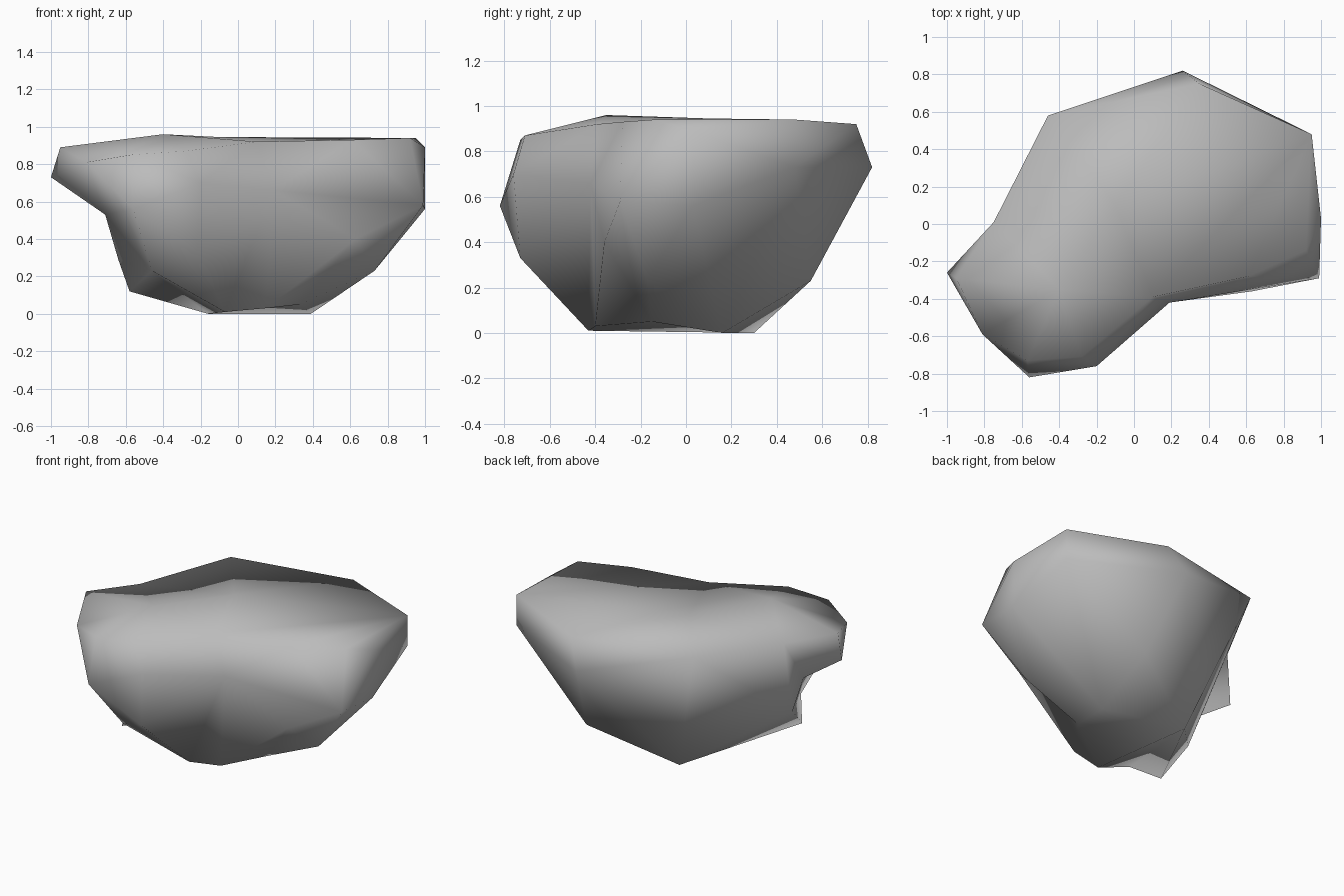
import bpy, bmesh, math
from mathutils import Vector

cube = bpy.data.objects.get("Cube")
if cube:
    bpy.data.objects.remove(cube, do_unlink=True)

# Corners that share a marked ridge or valley
gully_top, gully_foot, belly = (.19, -.42, .66), (.15, -.4, .03), (-.22, -.73, .33)
shoulder, right_heel, hollow = (.63, -.36, .4), (.73, -.17, .23), (.33, -.15, .05)
front_toe, back_toe, right_toe = (-.07, -.43, .01), (-.16, .3, 0), (.39, .16, 0)
nose, lip, chin = (-.56, -.82, .56), (-.81, -.59, .81), (-.46, -.59, .23)
notch_top, notch_mid, notch_foot = (-.71, -.26, .53), (-.64, -.24, .29), (-.58, -.43, .12)
tip, rim_front, rim_mid = (-1, -.26, .73), (.1, -.39, .92), (.61, -.28, .93)
rim_right, rim_back = (.92, -.14, .94), (.95, .48, .94)

# Remaining corner points of the boulder, by level
crown = [(-.95, -.29, .89), (-.57, -.73, .85), (-.28, -.71, .87), rim_front,
         rim_mid, rim_right, (1, .03, .89), rim_back,
         (.35, .75, .92), (-.46, .58, .925), (-.4, -.35, .96), (-.1, .1, .945)]
belt = [tip, lip, nose, (-.2, -.76, .7), gully_top, (.99, -.29, .58), (1, .03, .56),
        (.95, .48, .73), (.26, .82, .73), (-.75, .01, .88), notch_top]
foot = [chin, belly, shoulder, right_heel, (.37, .55, .23), notch_mid, notch_foot]
base = [front_toe, gully_foot, hollow, right_toe, back_toe]

# Pairs of corners that should be joined by an edge
ridges = [(notch_mid, back_toe), (notch_foot, back_toe), (chin, back_toe),
          (gully_top, gully_foot), (gully_top, front_toe), (belly, gully_top),
          (gully_top, shoulder), (gully_foot, shoulder), (shoulder, right_heel),
          (gully_foot, hollow), (hollow, right_heel), (lip, nose), (nose, chin),
          (notch_top, nose), (notch_top, chin), (tip, lip), (rim_right, rim_back),
          (rim_mid, rim_back), (rim_front, rim_back)]


def star_shell(name, points, centre, joins):
    """Join points into a closed shell by direction, then turn edges to suit."""
    bm = bmesh.new()
    home = {}
    for p in points:
        home[bm.verts.new((Vector(p) - centre).normalized())] = p
    bmesh.ops.convex_hull(bm, input=bm.verts[:])
    corner = {p: v for v, p in home.items()}
    for a, b in joins:
        want = {corner[a], corner[b]}
        for e in bm.edges:
            across = {v for f in e.link_faces for v in f.verts} - set(e.verts)
            if across == want:
                bmesh.utils.edge_rotate(e, True)
                break
    for v, p in home.items():
        v.co = p
    bmesh.ops.recalc_face_normals(bm, faces=bm.faces[:])
    mesh = bpy.data.meshes.new(name)
    bm.to_mesh(mesh)
    bm.free()
    obj = bpy.data.objects.new(name, mesh)
    bpy.context.collection.objects.link(obj)
    return obj


boulder = star_shell("boulder", crown + belt + foot + base, Vector((-.02, -.1, .5)), ridges)

# Plain grey stone
stone = bpy.data.materials.new("grey_stone")
stone.use_nodes = True
grey = (.5, .5, .5, 1)
stone.diffuse_color = grey
stone.node_tree.nodes["Principled BSDF"].inputs["Base Color"].default_value = grey
boulder.data.materials.append(stone)

# Soft facets, with only the hardest breaks kept sharp
bpy.ops.object.select_all(action='DESELECT')
boulder.select_set(True)
bpy.context.view_layer.objects.active = boulder
bpy.ops.object.shade_smooth_by_angle(angle=math.radians(80))
